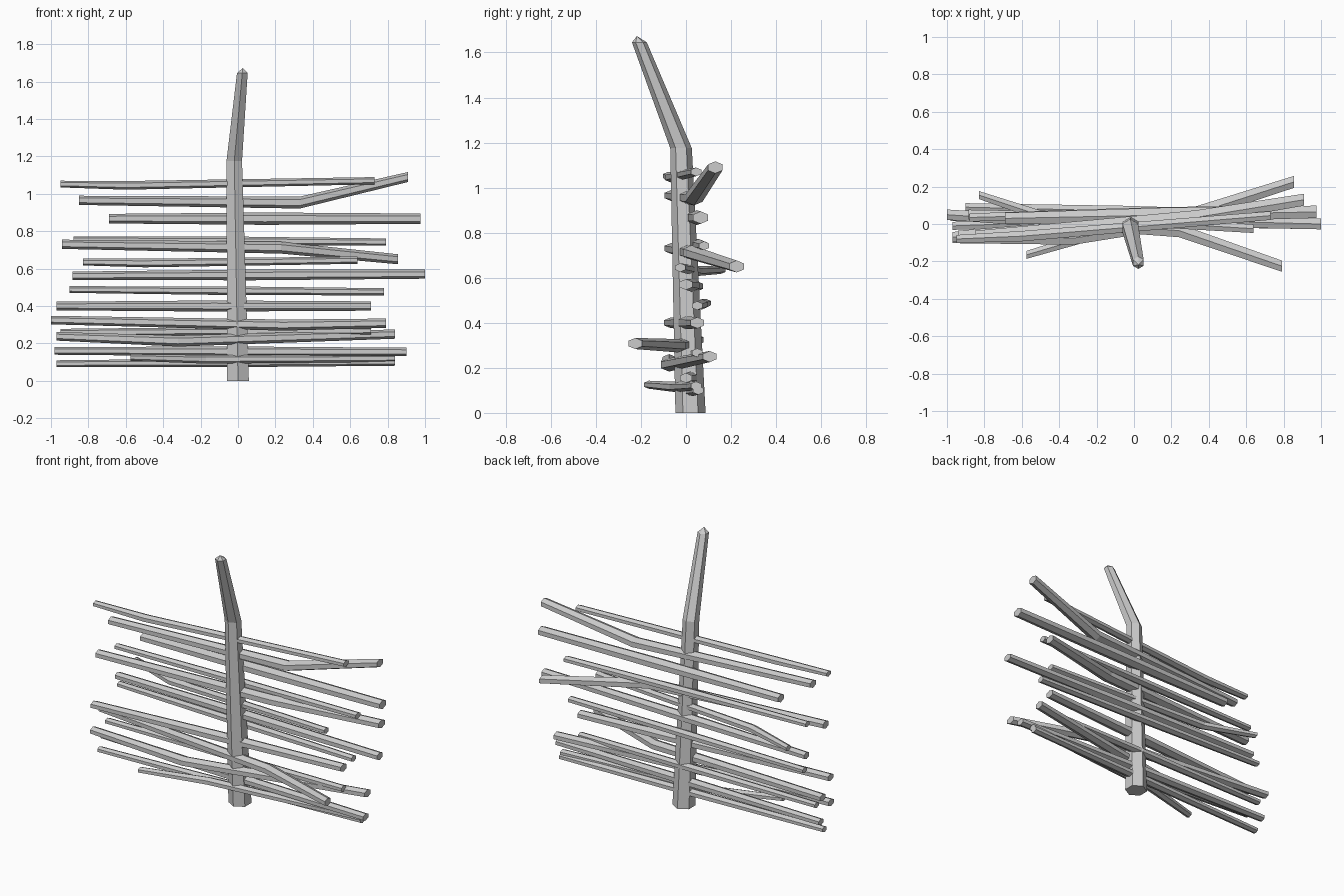
import bpy, bmesh, math
from mathutils import Vector

if "Cube" in bpy.data.objects:
    bpy.data.objects.remove(bpy.data.objects["Cube"])

SIDES = 6
THIN, THICK = 0.021, 0.029


def limb(name, path, radii, phase=0.0, tip=0.0, upright=False):
    """Six-sided capped tube through the path points, with an optional pointed tip."""
    bm = bmesh.new()
    path = [Vector(p) for p in path]
    rings = []
    for p, r in zip(path, radii):
        ring = []
        for i in range(SIDES):
            a = phase + math.tau * i / SIDES
            c, s = r * math.cos(a), r * math.sin(a)
            # Branches are a little deeper than they are tall
            ring.append(bm.verts.new(p + Vector((c, s, 0) if upright else (0, c * 1.38, s))))
        rings.append(ring)
    for a, b in zip(rings, rings[1:]):
        for i in range(SIDES):
            j = (i + 1) % SIDES
            bm.faces.new((a[i], a[j], b[j], b[i]))
    for ring in (rings[0], rings[-1]):
        bm.faces.new(ring)
    if tip:
        d = (path[-1] - path[-2]).normalized() * tip
        bm.faces.ensure_lookup_table()
        poke = bmesh.ops.poke(bm, faces=[bm.faces[-1]])
        poke["verts"][0].co += d
    bmesh.ops.recalc_face_normals(bm, faces=bm.faces)
    me = bpy.data.meshes.new(name)
    bm.to_mesh(me)
    bm.free()
    bpy.context.collection.objects.link(bpy.data.objects.new(name, me))


def branch(name, r, left, right, bend=None):
    """Branch laid across the stake, thinner at its ends."""
    left, right = Vector(left), Vector(right)
    mid = Vector(bend) if bend else (left + right) / 2
    limb(name, (left, mid, right), (r * 0.85, r * 1.1, r * 0.92), phase=math.pi / 6)


# Upright stake, bent forward near the top
limb("stake", [(0, 0.02, 0), (-0.02, -0.022, 1.175), (0.023, -0.207, 1.645)],
     (0.067, 0.048, 0.033), phase=math.pi / 2, tip=0.03, upright=True)

# Straight branches, top to bottom
branch("short_thick_branch", 0.03, (-0.69, 0.03, 0.867), (0.975, 0.065, 0.867))
branch("rear_branch", THIN, (-0.88, 0.035, 0.755), (0.79, 0.08, 0.742))
branch("long_branch", 0.026, (-0.885, 0.05, 0.562), (1, 0, 0.57))
branch("middle_branch", THIN, (-0.9, 0.09, 0.488), (0.78, 0.05, 0.476))
branch("level_branch", 0.027, (-0.97, -0.07, 0.4), (0.71, 0.05, 0.4))
branch("low_rear_branch", THIN, (-0.95, 0.04, 0.26), (0.71, 0.05, 0.267))
branch("lower_branch", 0.024, (-0.98, 0.04, 0.16), (0.9, 0, 0.155))
branch("bottom_branch", THIN, (-0.97, -0.01, 0.092), (0.84, 0.055, 0.1))

# Branches with one kink: left end, right end, kink
branch("top_branch", THIN, (-0.95, -0.08, 1.052), (0.73, 0.045, 1.07), (-0.6, -0.065, 1.045))
branch("rising_branch", THICK, (-0.85, -0.065, 0.965), (0.91, 0.13, 1.09), (0.33, 0.035, 0.953))
branch("back_sweeping_branch", THICK, (-0.94, -0.065, 0.73), (0.855, 0.225, 0.65), (0.23, 0.025, 0.712))
branch("left_kinked_branch", THIN, (-0.83, 0.155, 0.635), (0.64, -0.025, 0.645), (-0.5, 0.045, 0.63))
branch("front_sweeping_branch", 0.027, (-1, 0.05, 0.325), (0.79, -0.225, 0.308), (0.24, -0.035, 0.298))
branch("low_kinked_branch", 0.027, (-0.97, -0.075, 0.238), (0.84, 0.105, 0.25), (-0.32, -0.075, 0.213))
branch("low_short_branch", THIN, (-0.575, -0.165, 0.125), (0.84, 0.045, 0.12), (-0.17, -0.045, 0.115))
